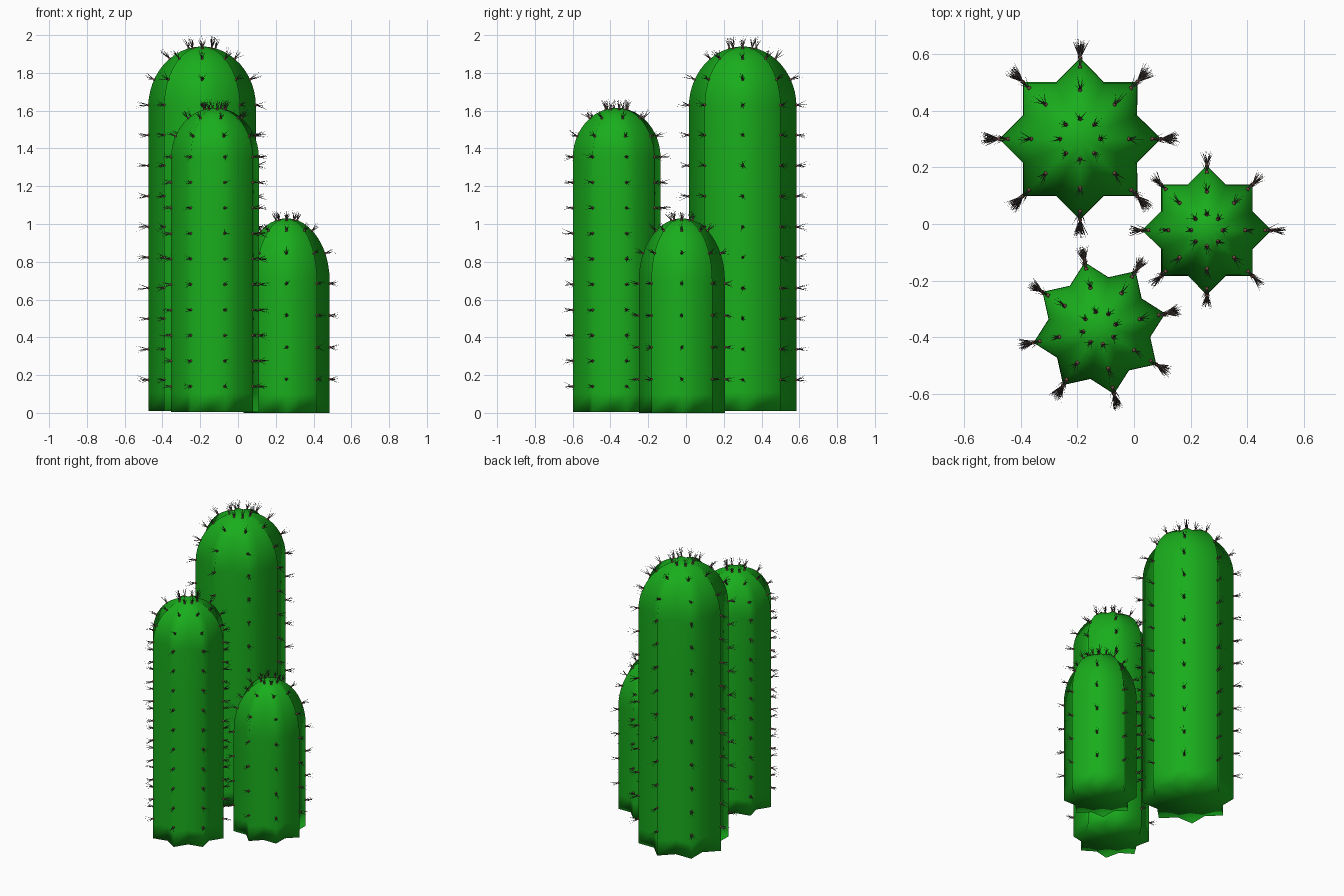
import bpy, bmesh, math, random
from mathutils import Vector

if "Cube" in bpy.data.objects:
    bpy.data.objects.remove(bpy.data.objects["Cube"])

random.seed(4)


def material(name, rgb):
    m = bpy.data.materials.new(name)
    m.diffuse_color = (*rgb, 1)
    m.use_nodes = True
    m.node_tree.nodes["Principled BSDF"].inputs["Base Color"].default_value = m.diffuse_color
    return m


GREEN = material("cactus_green", (0.01, 0.42, 0.012))
SPINE = material("spine_dark", (0.07, 0.055, 0.05))
PAD = material("areole_brown", (0.22, 0.08, 0.07))
RIBS = 8
VALLEY = 0.765   # valley radius relative to the ridge radius


def finish(bm, name, mat, smooth=True):
    bmesh.ops.recalc_face_normals(bm, faces=bm.faces[:])
    for f in bm.faces:
        f.smooth = smooth
    me = bpy.data.meshes.new(name)
    bm.to_mesh(me)
    bm.free()
    me.materials.append(mat)
    ob = bpy.data.objects.new(name, me)
    bpy.context.collection.objects.link(ob)
    return ob


def stem(name, cx, cy, r, z0, shoulder, top, turn):
    """Star-section column with an elliptical dome."""
    bm = bmesh.new()
    dome = top - shoulder
    profile = [(1, z0), (1, z0 + 0.1)]
    profile += [(1, z0 + (shoulder - z0) * t) for t in (0.25, 0.5, 0.75)]
    for i in range(12):
        a = math.pi / 2 * i / 12
        profile.append((math.cos(a), shoulder + dome * math.sin(a)))
    rings = []
    for s, z in profile:
        ring = []
        for k in range(RIBS * 2):
            a = turn + math.pi * k / RIBS
            q = r * s * (VALLEY if k % 2 else 1)
            ring.append(bm.verts.new((cx + q * math.cos(a), cy + q * math.sin(a), z)))
        rings.append(ring)
    n = RIBS * 2
    for a, b in zip(rings, rings[1:]):
        for k in range(n):
            bm.faces.new((a[k], a[(k + 1) % n], b[(k + 1) % n], b[k]))
    tip = bm.verts.new((cx, cy, top))
    base = bm.verts.new((cx, cy, z0))
    for k in range(n):
        bm.faces.new((rings[-1][k], rings[-1][(k + 1) % n], tip))
        bm.faces.new((rings[0][(k + 1) % n], rings[0][k], base))
    finish(bm, name, GREEN)


def needle(bm, p, d, length, w):
    """Thin three-sided spike."""
    u = d.orthogonal().normalized()
    v = d.cross(u)
    ring = [bm.verts.new(p + w * (math.cos(t) * u + math.sin(t) * v))
            for t in (0, 2.094, 4.189)]
    tip = bm.verts.new(p + d * length)
    for k in range(3):
        bm.faces.new((ring[k], ring[(k + 1) % 3], tip))


def spines(name, cx, cy, r, shoulder, top, turn, heights, length):
    """Areoles and needle tufts at each height along every ridge."""
    nb, pb = bmesh.new(), bmesh.new()
    dome = top - shoulder
    for k in range(RIBS):
        a = turn + 2 * math.pi * k / RIBS
        out = Vector((math.cos(a), math.sin(a), 0))
        for z in heights:
            t = max(0, (z - shoulder) / dome)
            s = math.sqrt(1 - t * t)
            p = Vector((cx, cy, z)) + out * r * s
            normal = (out * s / r + Vector((0, 0, t / dome))).normalized()
            pad = bmesh.ops.create_icosphere(pb, subdivisions=1, radius=0.008)
            bmesh.ops.translate(pb, verts=pad["verts"], vec=p)
            side = normal.orthogonal().normalized()
            other = normal.cross(side)
            for j in range(7):
                b = 2 * math.pi * j / 7 + random.uniform(-0.4, 0.4)
                spread = random.uniform(0.1, 0.55)
                d = normal + spread * (math.cos(b) * side + math.sin(b) * other)
                needle(nb, p, d.normalized(), length * random.uniform(0.6, 1), 0.0022)
    finish(pb, name + "_areoles", PAD)
    finish(nb, name + "_spines", SPINE, False)


# name, centre, ridge radius, base, shoulder, top, turn, first tuft, spacing, dome tufts, spine length
STEMS = [
    ("tall_stem", -0.19, 0.30, 0.285, 0.01, 1.62, 1.94, 0, 0.175, 0.162, 9, (1.63, 1.765, 1.875, 1.93), 0.075),
    ("middle_stem", -0.122, -0.367, 0.238, 0.005, 1.35, 1.615, math.radians(12.5),
     0.14, 0.135, 10, (1.465, 1.56, 1.607), 0.065),
    ("short_stem", 0.257, -0.022, 0.228, 0.0, 0.70, 1.03, 0, 0.178, 0.169, 4, (0.845, 0.965, 1.02), 0.06),
]
for name, x, y, r, z0, sh, top, turn, first, gap, count, dome_z, length in STEMS:
    stem(name, x, y, r, z0, sh, top, turn)
    heights = [first + gap * i for i in range(count)] + list(dome_z)
    spines(name, x, y, r, sh, top, turn, heights, length)
